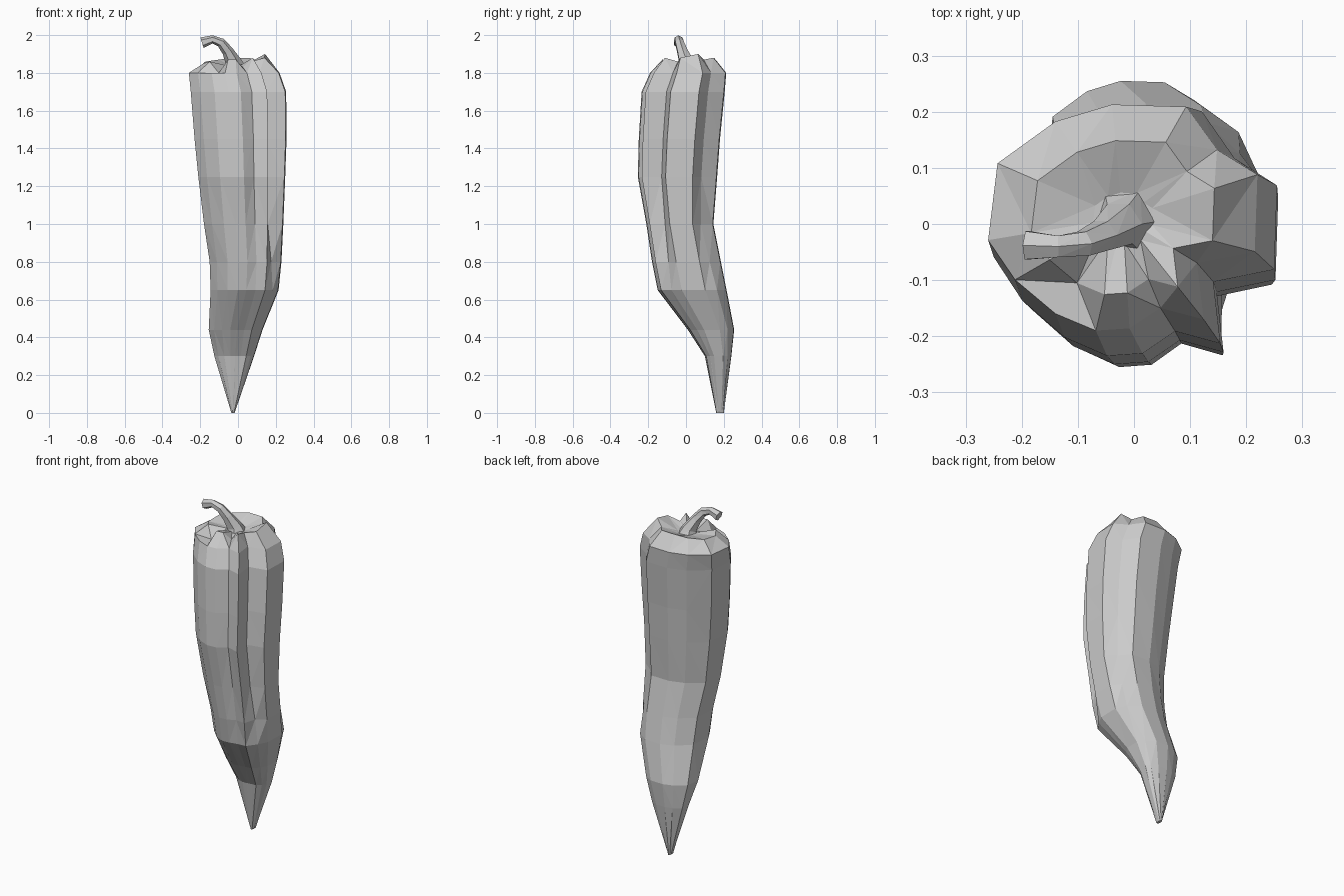
import bpy, bmesh, math
from mathutils import Vector

if "Cube" in bpy.data.objects:
    bpy.data.objects.remove(bpy.data.objects["Cube"])


def finish(name, bm):
    bmesh.ops.recalc_face_normals(bm, faces=bm.faces)
    mesh = bpy.data.meshes.new(name)
    bm.to_mesh(mesh)
    bm.free()
    obj = bpy.data.objects.new(name, mesh)
    bpy.context.collection.objects.link(obj)
    return obj


def skin(name, rings):
    # Bridge successive rings and cap both ends
    bm = bmesh.new()
    loops = [[bm.verts.new(p) for p in ring] for ring in rings]
    n = len(loops[0])
    for a, b in zip(loops, loops[1:]):
        for i in range(n):
            j = (i + 1) % n
            bm.faces.new((a[i], a[j], b[j], b[i]))
    bm.faces.new(loops[0][::-1])
    bm.faces.new(loops[-1])
    bmesh.ops.triangulate(bm, faces=bm.faces[:])
    return finish(name, bm)


# Lobed cross-section: x, y, groove depth, crest height
section = [
    (-1.0, -.20, 0, 1.85), (-.80, -.55, 0, 1.86), (-.50, -.85, 0, 1.80),
    (-.20, -1.0, 0, 1.87), (.05, -.98, 0, 1.87), (.28, -.80, .15, 1.83),
    (.60, -.90, 0, 1.88), (.55, -.40, .5, 1.86), (.98, -.30, 0, 1.88),
    (1.0, .38, 0, 1.90), (.70, .60, .2, 1.87), (.47, .98, 0, 1.88),
    (-.08, 1.0, 0, 1.88), (-.50, .85, 0, 1.87), (-.93, .48, 0, 1.86),
]

# Curved body: z, x range, y range, groove strength
stations = [
    (0.0, -.035, -.018, .16, .20, 0), (.30, -.125, .085, .10, .24, 0),
    (.44, -.155, .13, .01, .255, 0), (.65, -.145, .215, -.15, .215, 0),
    (.80, -.15, .23, -.18, .185, .4), (1.0, -.18, .24, -.21, .145, .8),
    (1.25, -.21, .25, -.255, .165, 1), (1.45, -.23, .257, -.25, .18, 1),
    (1.70, -.25, .255, -.235, .205, 1), (1.80, -.26, .22, -.19, .213, 1),
]


def outline(x0, x1, y0, y1, strength, scale=1.0):
    for x, y, g, h in section:
        k = (1 + g * (1 - strength)) * scale
        yield (x0 + x1) / 2 + k * x * (x1 - x0) / 2, (y0 + y1) / 2 + k * y * (y1 - y0) / 2, h


rings = [[(x, y, z) for x, y, h in outline(x0, x1, y0, y1, s)]
         for z, x0, x1, y0, y1, s in stations]
# Shoulder crest and sunken crown
top = stations[-1][1:]
rings.append([(x, y, h) for x, y, h in outline(*top, .68)])
rings.append([(x, y, 1.84) for x, y, h in outline(*top, .22)])
skin("pepper_body", rings)

# Hooked stem with flared foot
path = [Vector(p) for p in [(-.02, .005, 1.82), (-.025, 0, 1.86), (-.055, -.02, 1.915),
                            (-.09, -.035, 1.96), (-.135, -.04, 1.977), (-.19, -.038, 1.96)]]
radii = [.065, .042, .03, .025, .022, .029]
tube = []
for i, (p, r) in enumerate(zip(path, radii)):
    t = (path[min(i + 1, 5)] - path[max(i - 1, 0)]).normalized()
    side = t.cross(Vector((0, 1, 0))).normalized()
    up = side.cross(t)
    tube.append([p + r * (side * math.cos(a) + up * math.sin(a))
                 for a in (math.tau * k / 6 for k in range(6))])
skin("stem", tube)
